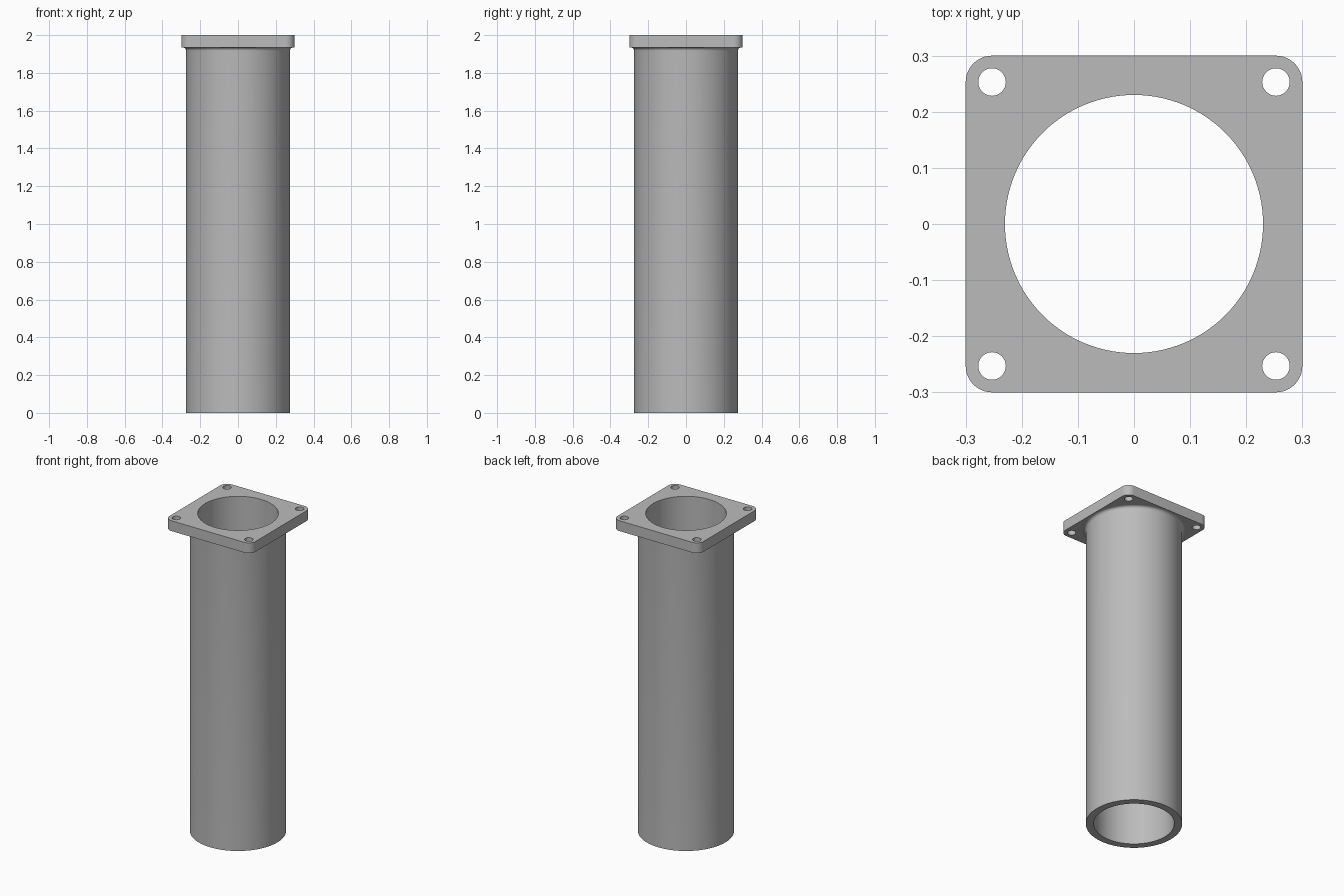
import bpy, bmesh
from math import sin, cos, pi

cube = bpy.data.objects.get("Cube")
if cube:
    bpy.data.objects.remove(cube, do_unlink=True)

HEIGHT, PLATE_BOTTOM = 2.0, 1.935
HALF, CORNER = 0.30, 0.047
OUTER, BORE, FILLET = 0.275, 0.23, 0.018
HOLE_AT, HOLE_R = 0.253, 0.0245
SEGMENTS = 128

grey = bpy.data.materials.new("grey metal")
grey.use_nodes = True
colour = (0.5, 0.5, 0.5, 1)
grey.diffuse_color = colour
grey.node_tree.nodes["Principled BSDF"].inputs["Base Color"].default_value = colour


def stack(name, rings):
    """Closed solid from rings of matching points, bottom to top."""
    bm = bmesh.new()
    loops = [[bm.verts.new(p) for p in ring] for ring in rings]
    n = len(loops[0])
    for low, high in zip(loops, loops[1:]):
        for i in range(n):
            j = (i + 1) % n
            bm.faces.new((low[i], low[j], high[j], high[i]))
    bm.faces.new(loops[0][::-1])
    bm.faces.new(loops[-1])
    mesh = bpy.data.meshes.new(name)
    bm.to_mesh(mesh)
    bm.free()
    mesh.materials.append(grey)
    obj = bpy.data.objects.new(name, mesh)
    bpy.context.collection.objects.link(obj)
    return obj


def circle(r, z, n=SEGMENTS, x=0, y=0):
    return [(x + r * cos(2 * pi * i / n), y + r * sin(2 * pi * i / n), z)
            for i in range(n)]


def rounded_square(z, steps=12):
    inset = HALF - CORNER
    points = []
    for k, (sx, sy) in enumerate([(1, 1), (-1, 1), (-1, -1), (1, -1)]):
        for i in range(steps + 1):
            a = pi / 2 * (k + i / steps)
            points.append((sx * inset + CORNER * cos(a),
                           sy * inset + CORNER * sin(a), z))
    return points


def combine(target, tool, operation):
    mod = target.modifiers.new(operation.title(), 'BOOLEAN')
    mod.operation, mod.object, mod.solver = operation, tool, 'EXACT'
    bpy.context.view_layer.objects.active = target
    bpy.ops.object.modifier_apply(modifier=mod.name)
    bpy.data.objects.remove(tool, do_unlink=True)


# Tube with a small fillet flaring into the plate
rings = [circle(OUTER, 0)]
for i in range(9):
    a = pi / 2 * i / 8
    rings.append(circle(OUTER + FILLET * (1 - cos(a)),
                        PLATE_BOTTOM - FILLET * (1 - sin(a))))
rings.append(circle(OUTER + FILLET, PLATE_BOTTOM + 0.03))
tube = stack("flanged_tube", rings)

# Square mounting plate with rounded corners
plate = stack("mounting_plate", [rounded_square(PLATE_BOTTOM), rounded_square(HEIGHT)])
combine(tube, plate, 'UNION')

# Through bore and four bolt holes
combine(tube, stack("bore", [circle(BORE, -0.1), circle(BORE, HEIGHT + 0.1)]), 'DIFFERENCE')
for sx in (-1, 1):
    for sy in (-1, 1):
        hole = [circle(HOLE_R, z, 32, sx * HOLE_AT, sy * HOLE_AT)
                for z in (PLATE_BOTTOM - 0.1, HEIGHT + 0.1)]
        combine(tube, stack("bolt_hole", hole), 'DIFFERENCE')

# Smooth round walls, crisp rims
bpy.ops.object.select_all(action='DESELECT')
tube.select_set(True)
bpy.context.view_layer.objects.active = tube
bpy.ops.object.shade_smooth_by_angle(angle=pi / 6)
